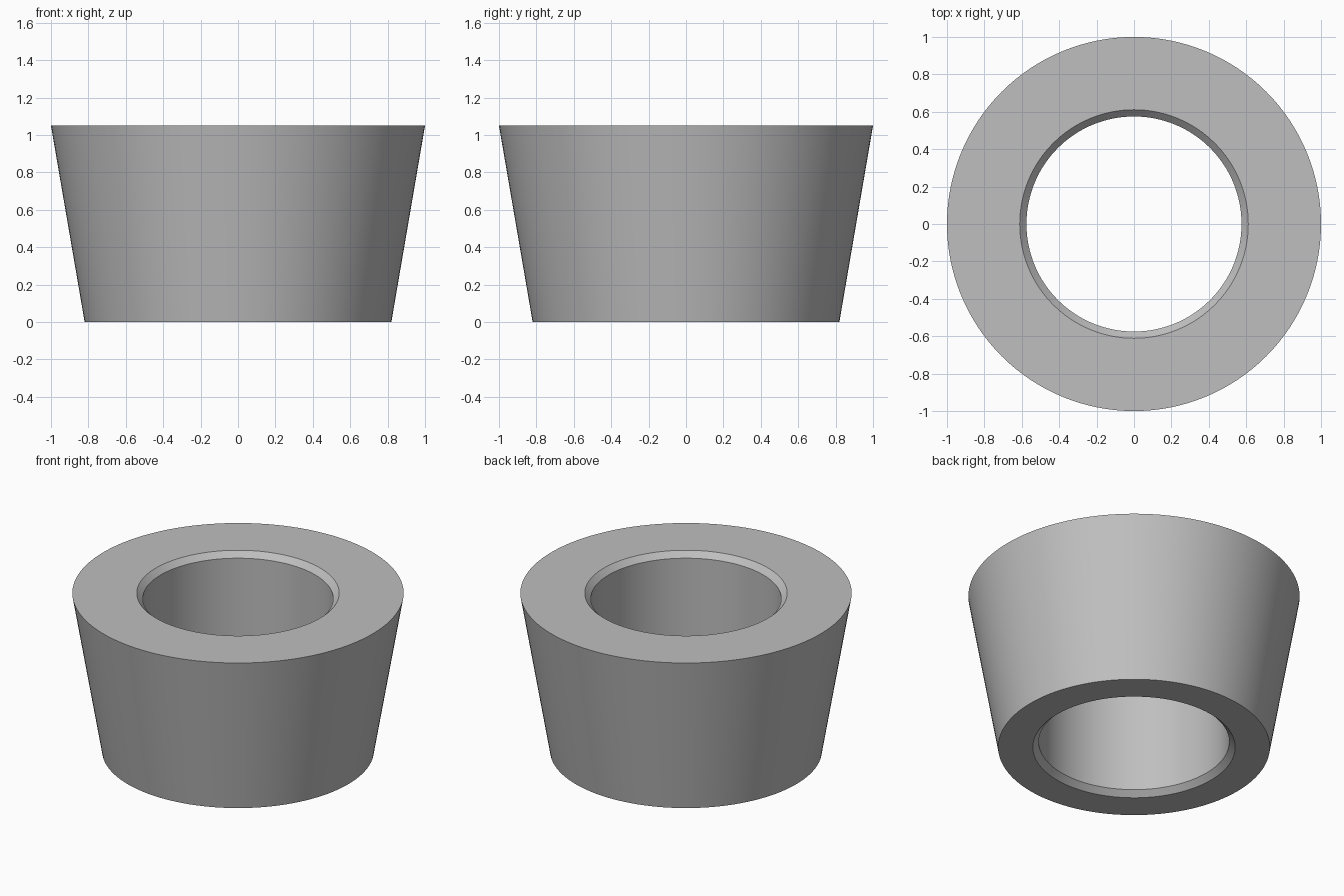
import bpy, bmesh, math

old = bpy.data.objects.get("Cube")
if old:
    bpy.data.objects.remove(old, do_unlink=True)

SEGMENTS = 128
HEIGHT = 1.05
TOP_RADIUS, BOTTOM_RADIUS = 1.0, 0.82
BORE, CHAMFER = 0.575, 0.036

# Plain grey material
grey = bpy.data.materials.new("grey")
grey.use_nodes = True
colour = (0.52, 0.52, 0.52, 1)
grey.diffuse_color = colour
grey.node_tree.nodes["Principled BSDF"].inputs["Base Color"].default_value = colour

# Closed cross-section: tapered outside, straight bore, chamfered bore rims
profile = [
    (BOTTOM_RADIUS, 0),
    (TOP_RADIUS, HEIGHT),
    (BORE + CHAMFER, HEIGHT),
    (BORE, HEIGHT - CHAMFER),
    (BORE, CHAMFER),
    (BORE + CHAMFER, 0),
]

# Spin the section into a ring
bm = bmesh.new()
points = [bm.verts.new((r, 0, z)) for r, z in profile]
edges = [bm.edges.new((p, points[i - 1])) for i, p in enumerate(points)]
bmesh.ops.spin(bm, geom=points + edges, cent=(0, 0, 0), axis=(0, 0, 1),
               angle=math.tau, steps=SEGMENTS, use_merge=True)
bmesh.ops.remove_doubles(bm, verts=bm.verts, dist=0.0001)
bmesh.ops.recalc_face_normals(bm, faces=bm.faces)
mesh = bpy.data.meshes.new("tapered_bushing")
bm.to_mesh(mesh)
bm.free()
mesh.materials.append(grey)

bushing = bpy.data.objects.new("tapered_bushing", mesh)
bpy.context.collection.objects.link(bushing)

# Smooth the round walls, keep the rims sharp
bpy.ops.object.select_all(action="DESELECT")
bushing.select_set(True)
bpy.context.view_layer.objects.active = bushing
bpy.ops.object.shade_smooth_by_angle(angle=math.radians(30))
